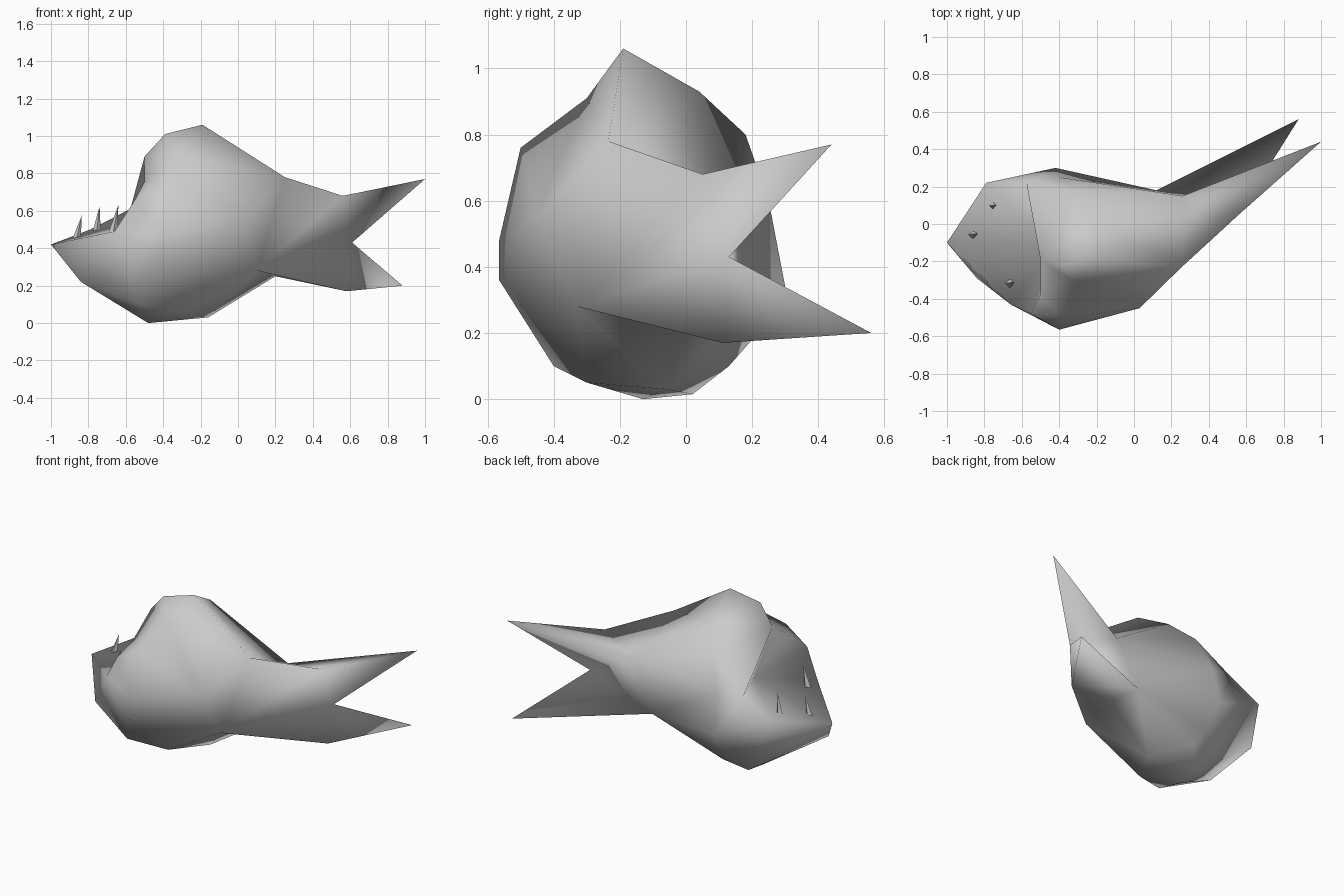
import bpy
import bmesh
import math
from mathutils import Vector

old = bpy.data.objects.get("Cube")
if old:
    bpy.data.objects.remove(old, do_unlink=True)


def make_material(name, colour):
    material = bpy.data.materials.new(name)
    material.use_nodes = True
    material.diffuse_color = colour
    material.node_tree.nodes["Principled BSDF"].inputs["Base Color"].default_value = colour
    return material


grey = make_material("plain grey", (0.6, 0.6, 0.6, 1.0))


def add_object(name, bm, angle):
    mesh = bpy.data.meshes.new(name)
    bm.to_mesh(mesh)
    bm.free()
    obj = bpy.data.objects.new(name, mesh)
    bpy.context.collection.objects.link(obj)
    mesh.materials.append(grey)
    bpy.ops.object.select_all(action='DESELECT')
    obj.select_set(True)
    bpy.context.view_layer.objects.active = obj
    bpy.ops.object.shade_smooth_by_angle(angle=math.radians(angle))
    return obj


# Lip outline of the mouth
mouth_rim = [
    (-1, -.1, .42), (-.66, -.43, .49), (-.55, -.48, .66), (-.5, -.38, .755),
    (-.5, -.19, .89), (-.575, .22, .61), (-.79, .22, .5),
]
# Belly, from the chin backwards
belly = [
    (-.84, -.29, .22), (-.53, -.4, .1), (-.48, -.13, 0), (-.47, .02, .015),
    (-.3, -.3, .05), (-.16, -.06, .03), (-.36, .13, .1), (.2, .02, .25),
]
# Left flank, crown and right flank
flanks = [
    (-.4, .2, .18), (-.42, .3, .34), (-.4, .25, .6), (-.33, .18, .8),
    (-.23, .04, .93), (-.39, -.22, 1.01), (-.19, -.19, 1.06),
    (-.33, -.3, .91), (-.38, -.5, .76), (-.4, -.565, .48), (-.4, -.565, .36),
    (.25, -.235, .78), (.03, -.45, .55), (.1, -.33, .28),
]
# Root of the tail
fin_top = (.56, .05, .68)
fin_notch = (.61, .13, .43)
fin_bottom = (.58, .11, .17)
root_upper = (.26, .15, .6)
root_lower = (.12, .18, .29)
tail_root = [fin_top, fin_notch, fin_bottom, root_upper, root_lower]


def pull_tip(bm, home, points, tip):
    """Replace the patch between the given points by a cone to the tip."""
    patch = [f for f in bm.faces if all(home[v] in points for v in f.verts)]
    rim = [e for e in bm.edges if sum(f in patch for f in e.link_faces) == 1]
    bmesh.ops.delete(bm, geom=patch, context='FACES')
    apex = bm.verts.new(tip)
    home[apex] = tip
    for edge in rim:
        bm.faces.new((*edge.verts, apex))


# Skin the points around an inner centre, then move them to their places
centre = Vector((-.3, -.13, .48))
bm = bmesh.new()
home = {}
for point in mouth_rim + belly + flanks + tail_root:
    vert = bm.verts.new((Vector(point) - centre).normalized())
    home[vert] = point
bmesh.ops.convex_hull(bm, input=list(bm.verts))
for vert, point in home.items():
    vert.co = point
# Sink the mouth lining and pull out both tail lobes
pull_tip(bm, home, mouth_rim, (-.42, -.11, .57))
pull_tip(bm, home, [fin_top, root_upper, fin_notch], (1, .44, .77))
pull_tip(bm, home, [fin_notch, root_lower, fin_bottom], (.88, .56, .2))
bmesh.ops.recalc_face_normals(bm, faces=list(bm.faces))
add_object("fish_body", bm, 180)

# Teeth standing inside the lower jaw
teeth = {
    "front_tooth": ((-.87, -.06, .42), (-.835, -.05, .575)),
    "left_tooth": ((-.76, .1, .45), (-.74, .1, .625)),
    "right_tooth": ((-.67, -.32, .47), (-.64, -.31, .63)),
}
for name, (base, tip) in teeth.items():
    bm = bmesh.new()
    bmesh.ops.create_cone(bm, cap_ends=True, segments=4, radius1=.028,
                          radius2=0, depth=1)
    bmesh.ops.remove_doubles(bm, verts=list(bm.verts), dist=.001)
    for vert in bm.verts:
        if vert.co.z > 0:
            vert.co = tip
        else:
            vert.co = Vector(base) + Vector((vert.co.x, vert.co.y, 0))
    add_object(name, bm, 30)
